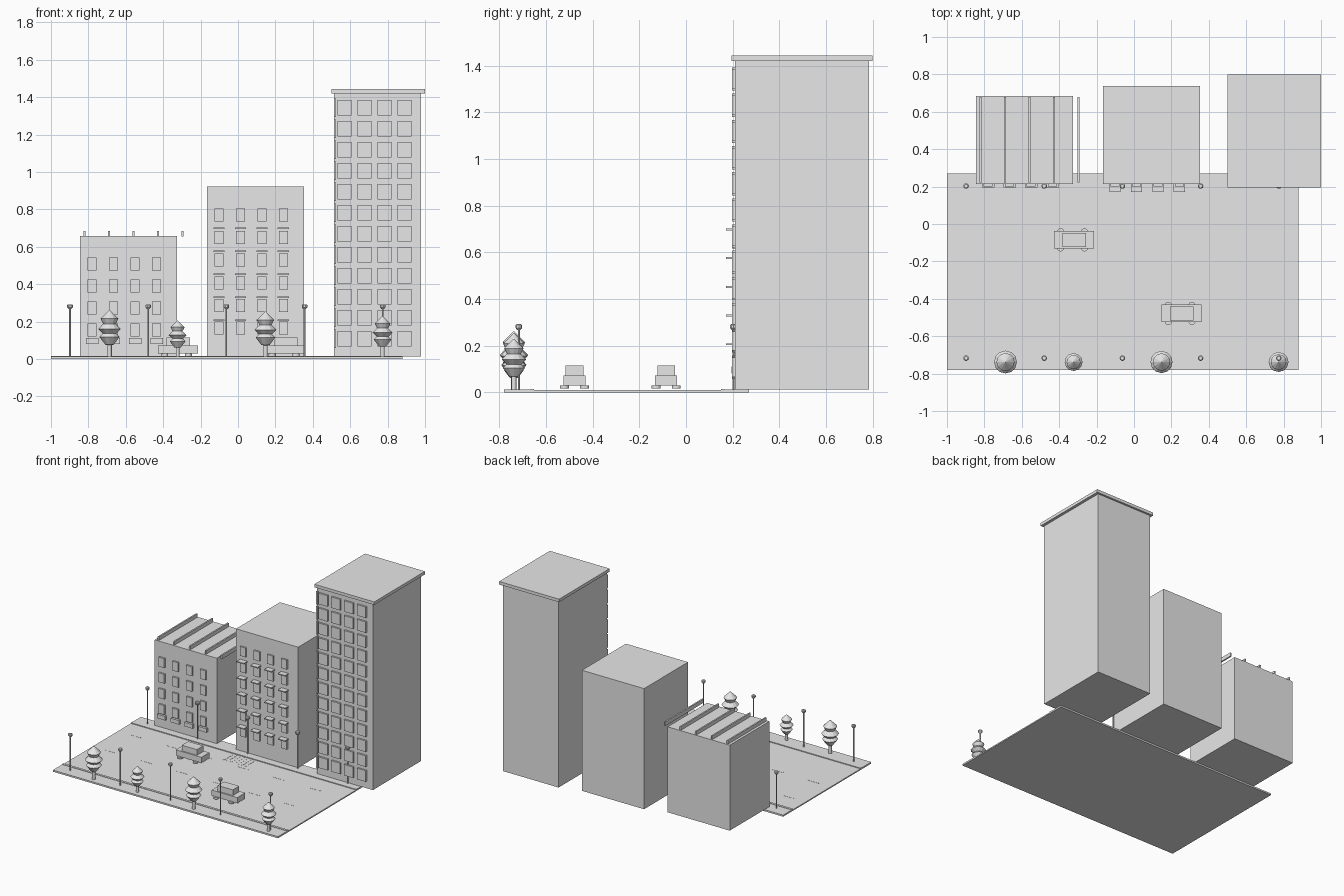
import bpy, bmesh, math

if "Cube" in bpy.data.objects:
    bpy.data.objects.remove(bpy.data.objects["Cube"], do_unlink=True)

grey = bpy.data.materials.new("plain_grey")
grey.use_nodes = True
grey.diffuse_color = (0.8, 0.8, 0.8, 1)
grey.node_tree.nodes["Principled BSDF"].inputs["Base Color"].default_value = (0.8, 0.8, 0.8, 1)


def finish(name, bm):
    bmesh.ops.recalc_face_normals(bm, faces=bm.faces)
    mesh = bpy.data.meshes.new(name)
    bm.to_mesh(mesh)
    bm.free()
    mesh.materials.append(grey)
    obj = bpy.data.objects.new(name, mesh)
    bpy.context.collection.objects.link(obj)
    return obj


def add_box(bm, x0, x1, y0, y1, z0, z1):
    made = bmesh.ops.create_cube(bm, size=1)["verts"]
    for v in made:
        v.co.x = x1 if v.co.x > 0 else x0
        v.co.y = y1 if v.co.y > 0 else y0
        v.co.z = z1 if v.co.z > 0 else z0


def boxes(name, items):
    bm = bmesh.new()
    for item in items:
        add_box(bm, *item)
    return finish(name, bm)


def plate(x, z, w, h, y0, y1):
    return (x - w / 2, x + w / 2, y0, y1, z - h / 2, z + h / 2)


def lathe(name, profile, x, y, scale=1, sides=12, base=0):
    # turn a radius/height profile about the vertical axis
    bm = bmesh.new()
    rings = []
    for r, z in profile:
        rings.append([bm.verts.new((x + scale * r * math.cos(i * math.tau / sides),
                                    y + scale * r * math.sin(i * math.tau / sides),
                                    base + scale * z)) for i in range(sides)])
    for a, b in zip(rings, rings[1:]):
        for i in range(sides):
            j = (i + 1) % sides
            bm.faces.new((a[i], a[j], b[j], b[i]))
    bm.faces.new(rings[0])
    bm.faces.new(rings[-1])
    return finish(name, bm)


# Street: slab, pavements, kerbs
LEFT, RIGHT = -1.0, 0.88
FLOOR = 0.012
boxes("road", [(LEFT, RIGHT, -0.78, 0.27, 0, 0.009)])
boxes("front_pavement", [(LEFT, RIGHT, -0.78, -0.66, 0.004, FLOOR)])
boxes("back_pavement", [(LEFT, RIGHT, 0.16, 0.27, 0.004, FLOOR)])
boxes("kerbs", [(LEFT, RIGHT, y, y + 0.018, 0.004, 0.015) for y in (-0.67, 0.15)])

# Road markings
boxes("lane_dashes", [(x / 10, x / 10 + 0.09, y - 0.005, y + 0.005, 0.008, 0.01)
                      for y in (-0.3, 0) for x in range(-9, 8, 3)])
boxes("crossing_stripes", [(-0.15 + 0.03 * i, -0.135 + 0.03 * i, 0.03, 0.14, 0.008, 0.01)
                           for i in range(7)])

# Low building with roof fins
boxes("low_building", [(-0.845, -0.326, 0.213, 0.685, FLOOR, 0.657)])
boxes("roof_fins", [(-0.826 + 0.131 * i, -0.815 + 0.131 * i, 0.222, 0.68, 0.655, 0.684)
                    for i in range(5)])
low_x = [-0.78 + 0.115 * i for i in range(4)]
boxes("low_windows", [plate(x, 0.508 - 0.118 * row, 0.048, 0.07, 0.2, 0.215)
                      for x in low_x for row in range(4)])
boxes("low_planters", [plate(x, 0.096, 0.068, 0.03, 0.196, 0.215) for x in low_x])

# Middle building with ledges
boxes("middle_building", [(-0.166, 0.353, 0.213, 0.737, FLOOR, 0.922)])
mid_x = [-0.101 + 0.1145 * i for i in range(4)]
boxes("middle_windows", [plate(x, 0.77 - 0.121 * row, 0.048, 0.07, 0.2, 0.215)
                         for x in mid_x for row in range(6)])
boxes("middle_ledges", [plate(x, 0.698 - 0.123 * row, 0.06, 0.008, 0.172, 0.215)
                        for x in mid_x for row in range(5)])

# Tower with roof slab
boxes("tower", [(0.514, 0.979, 0.21, 0.785, FLOOR, 1.42)])
boxes("tower_roof", [(0.5, 1.0, 0.196, 0.8, 1.42, 1.443)])
rows = [1.343 - 0.1123 * i for i in range(12)]
boxes("tower_windows", [plate(0.57 + 0.107 * i, z, 0.075, 0.083, 0.197, 0.212)
                        for i in range(4) for z in rows])
boxes("tower_corner_strips", [plate(0.519, z, 0.01, 0.1, 0.197, 0.212) for z in rows])

# Street lamps
pole = [(0.0045, 0), (0.0045, 0.262)]
head = [(0.006, 0.262), (0.015, 0.272), (0.015, 0.284), (0.01, 0.288)]
for side, y in (("front", -0.717), ("back", 0.203)):
    for i in range(5):
        lathe(f"{side}_lamp_{i + 1}", pole + head, -0.898 + 0.418 * i, y, sides=10, base=0.004)

# Trees with three tiers of foliage
tree = [(0.012, 0), (0.012, 0.065), (0.022, 0.066), (0.054, 0.108), (0.036, 0.126),
        (0.061, 0.15), (0.034, 0.178), (0.048, 0.205), (0.001, 0.252)]
for i, (x, size) in enumerate(((-0.687, 1), (-0.323, 0.78), (0.147, 0.97), (0.773, 0.87))):
    lathe(f"tree_{i + 1}", tree, x, -0.738, size, base=0.01)

# Cars with flat disc wheels
for n, (cx, cy) in enumerate(((-0.32, -0.085), (0.255, -0.478))):
    boxes(f"car_{n + 1}_body", [(cx - 0.107, cx + 0.107, cy - 0.047, cy + 0.047, 0.028, 0.071)])
    boxes(f"car_{n + 1}_cabin", [(cx - 0.063, cx + 0.063, cy - 0.038, cy + 0.038, 0.071, 0.114)])
    for k, dx in enumerate((-0.072, 0.055)):
        for side in (-1, 1):
            lathe(f"car_{n + 1}_wheel_{k + 1}_{'back' if side > 0 else 'front'}",
                  [(0.019, 0.017), (0.019, 0.03)], cx + dx, cy + side * 0.043)
